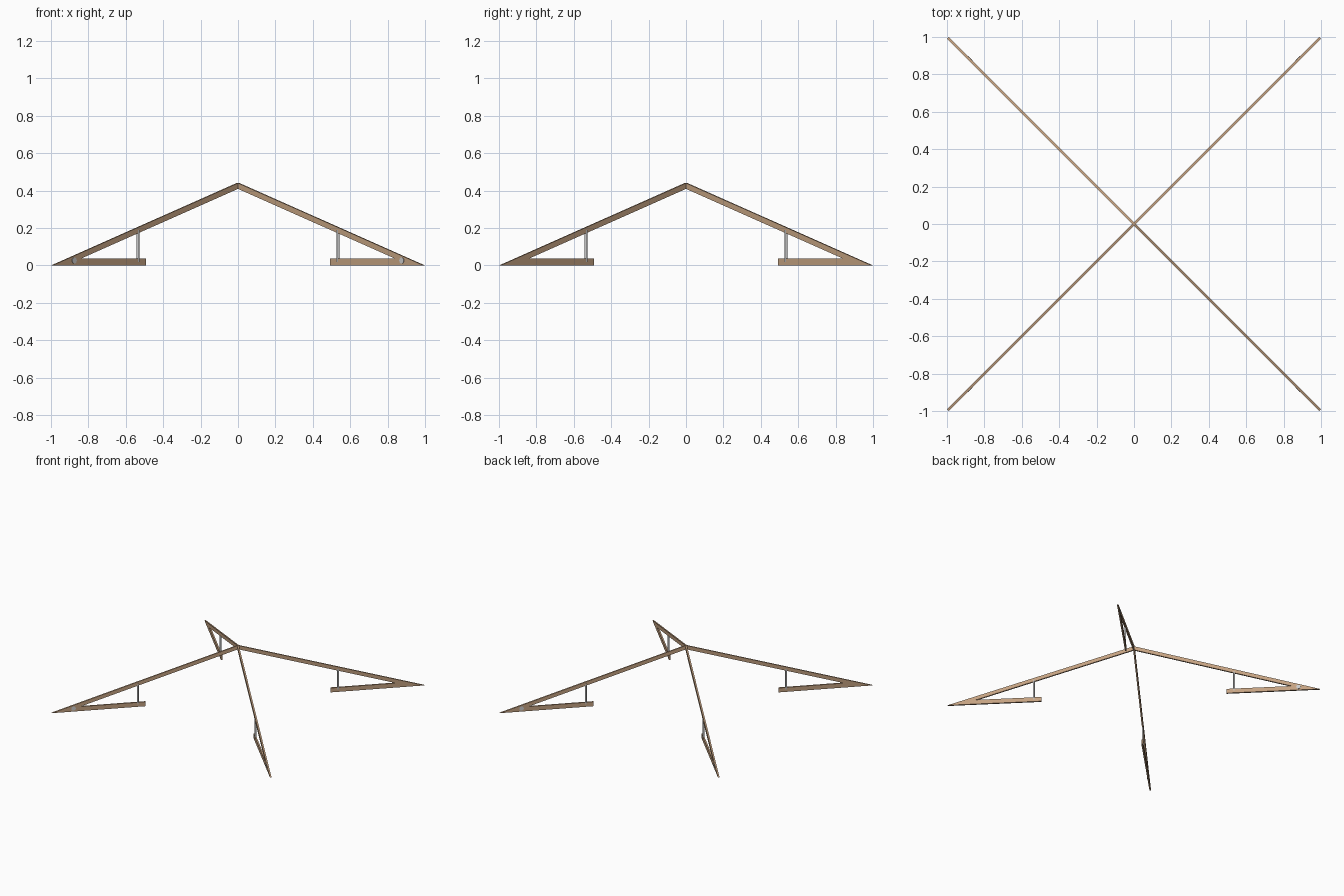
import bpy, bmesh, math
from mathutils import Matrix, Vector

if "Cube" in bpy.data.objects:
    bpy.data.objects.remove(bpy.data.objects["Cube"])

T = 0.012                      # timber thickness
S = math.sqrt(2)               # grid x -> distance along the diagonal
TIP = 1 - T / 2 / S            # keeps the footprint at 2 units


def material(name, color):
    m = bpy.data.materials.new(name)
    m.diffuse_color = color
    m.use_nodes = True
    m.node_tree.nodes["Principled BSDF"].inputs["Base Color"].default_value = m.diffuse_color
    return m


wood = material("wood", (0.55, 0.36, 0.22, 1))
metal = material("metal", (0.55, 0.55, 0.57, 1))


def finish(name, bm, mat, angle):
    bmesh.ops.recalc_face_normals(bm, faces=bm.faces)
    bm.transform(Matrix.Rotation(angle, 4, 'Z'))
    me = bpy.data.meshes.new(name)
    bm.to_mesh(me)
    bm.free()
    me.materials.append(mat)
    ob = bpy.data.objects.new(name, me)
    bpy.context.collection.objects.link(ob)
    return ob


def plank(name, profile, angle):
    bm = bmesh.new()
    face = bm.faces.new([bm.verts.new((x * S, -T / 2, z)) for x, z in profile])
    ext = bmesh.ops.extrude_face_region(bm, geom=[face])
    verts = [g for g in ext["geom"] if isinstance(g, bmesh.types.BMVert)]
    bmesh.ops.translate(bm, verts=verts, vec=(0, T, 0))
    finish(name, bm, wood, angle)


def rod(name, radius, depth, matrix, angle):
    bm = bmesh.new()
    bmesh.ops.create_cone(bm, cap_ends=True, segments=16, radius1=radius,
                          radius2=radius, depth=depth, matrix=matrix)
    ob = finish(name, bm, metal, angle)
    bpy.context.view_layer.objects.active = ob
    ob.select_set(True)
    bpy.ops.object.shade_smooth_by_angle(angle=math.radians(40))
    ob.select_set(False)


H, V, C = 0.442, 0.031, 0.036  # apex height, rafter depth, foot height
slope = H / TIP
x_in = (H - V) / slope         # where the rafter underside meets the ground
x_join = (H - V - C) / slope   # rafter underside meets foot top

# bolt side alternates so neighbouring arms mirror each other
for label, deg, side in (("back_right", 45, 1), ("back_left", 135, -1),
                         ("front_left", 225, 1), ("front_right", 315, -1)):
    a = math.radians(deg)
    # sloping arm
    plank("arm_" + label, [(0, H), (TIP, 0), (x_in, 0), (0, H - V)], a)
    # flat foot running inward from the tip
    plank("foot_" + label, [(0.495, 0), (x_in, 0), (x_join, C), (0.495, C)], a)
    # upright post between foot and arm
    top = H - slope * 0.535 - V / 2
    rod("post_" + label, 0.0075, top - C / 2,
        Matrix.Translation((0.535 * S, 0, (top + C / 2) / 2)), a)
    # bolt head at the joint
    rod("bolt_" + label, 0.017, 0.004,
        Matrix.Translation((0.88 * S, side * (T / 2 + 0.001), 0.026))
        @ Matrix.Rotation(math.pi / 2, 4, 'X'), a)
